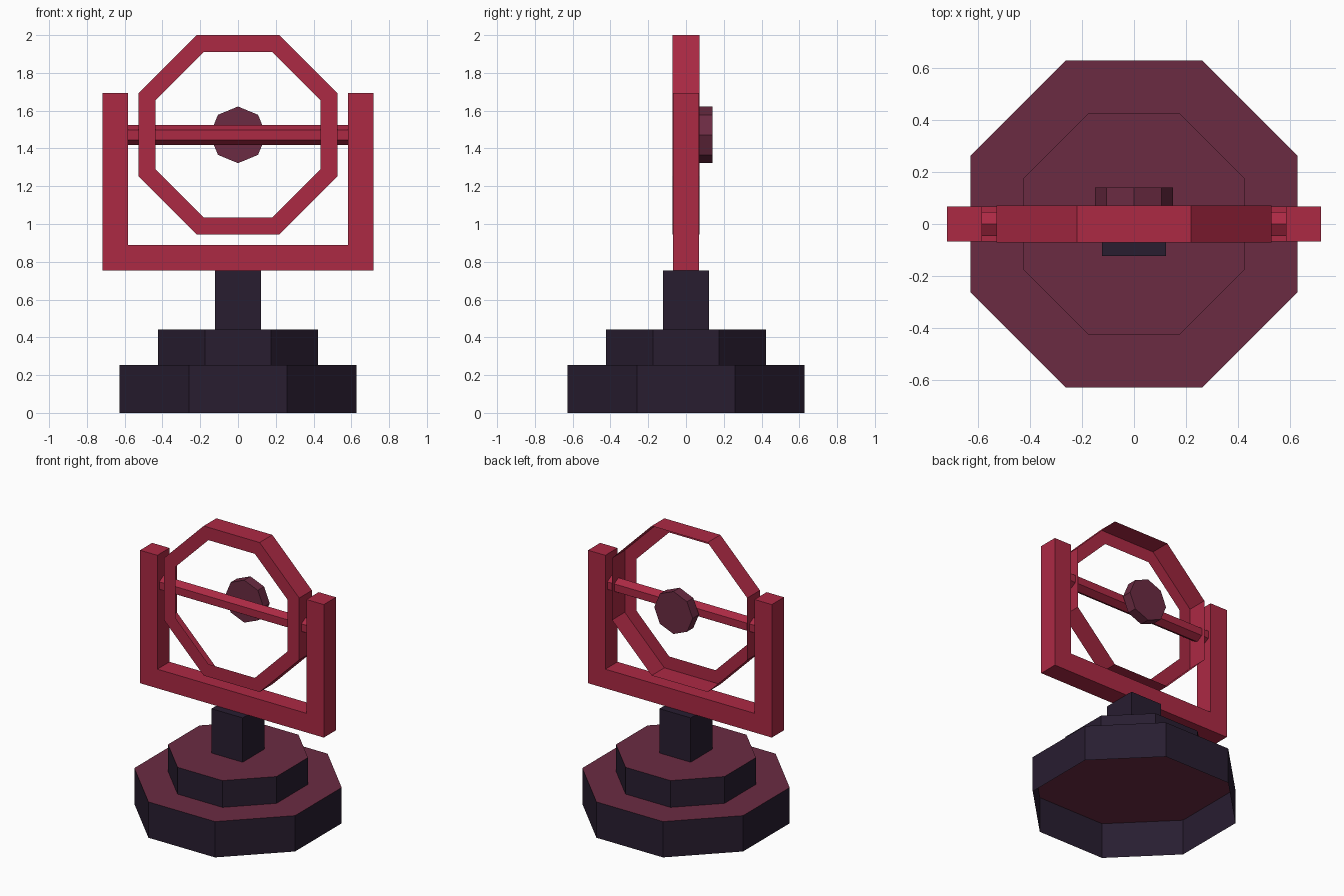
import bpy
import bmesh
from math import cos, sin, pi
from mathutils import Matrix

cube = bpy.data.objects.get("Cube")
if cube:
    bpy.data.objects.remove(cube, do_unlink=True)

AXLE_Z = 1.472


def material(name, srgb):
    rgba = [((c / 255 + 0.055) / 1.055) ** 2.4 for c in srgb] + [1]
    mat = bpy.data.materials.new(name)
    mat.use_nodes = True
    mat.diffuse_color = rgba
    mat.node_tree.nodes["Principled BSDF"].inputs["Base Color"].default_value = rgba
    return mat


RED = material("crimson", (172, 41, 68))
DARK = material("dark violet", (40, 29, 48))
MAROON = material("dusky maroon", (107, 43, 66))


def finish(name, bm, *mats):
    bmesh.ops.recalc_face_normals(bm, faces=bm.faces)
    mesh = bpy.data.meshes.new(name)
    bm.to_mesh(mesh)
    bm.free()
    for mat in mats:
        mesh.materials.append(mat)
    obj = bpy.data.objects.new(name, mesh)
    bpy.context.collection.objects.link(obj)
    return obj


def polygon(sides, radius, turn=0.0):
    return [(radius * cos(turn + 2 * pi * i / sides),
             radius * sin(turn + 2 * pi * i / sides)) for i in range(sides)]


def prism(name, outline, start, end, mats, transform=Matrix(), hollow=False):
    """Extrude a flat outline along local z; caps may take a second material.
    A hollow prism has no cap at its start."""
    bm = bmesh.new()
    face = bm.faces.new([bm.verts.new((u, v, start)) for u, v in outline])
    ext = bmesh.ops.extrude_face_region(bm, geom=[face], use_keep_orig=True)
    moved = [g for g in ext["geom"] if isinstance(g, bmesh.types.BMVert)]
    bmesh.ops.translate(bm, verts=moved, vec=(0, 0, end - start))
    if hollow:
        bmesh.ops.delete(bm, geom=[face], context='FACES_ONLY')
    bm.normal_update()
    for f in bm.faces:
        f.material_index = int(len(mats) > 1 and abs(f.normal.z) > 0.5)
    bm.transform(transform)
    return finish(name, bm, *mats)


# Local z points to the back (+y), local y points up
UPRIGHT = Matrix(((1, 0, 0, 0), (0, 0, 1, 0), (0, 1, 0, 0), (0, 0, 0, 1)))
AT_AXLE = Matrix.Translation((0, 0, AXLE_Z)) @ UPRIGHT
OCT = 1 / cos(pi / 8)  # flat-to-flat half width to corner radius

# Stepped pedestal, open underneath, with lighter tops, and a square post
prism("base_lower", polygon(8, 0.628 * OCT, pi / 8), 0, 0.253,
      (DARK, MAROON), hollow=True)
prism("base_upper", polygon(8, 0.424 * OCT, pi / 8), 0.253, 0.442,
      (DARK, MAROON), hollow=True)
prism("post", polygon(4, 0.122 * 2 ** 0.5, pi / 4), 0.442, 0.755, (DARK,))

# U-shaped yoke
half = [(0.718, 0.755), (0.718, 1.694), (0.583, 1.694), (0.583, 0.89)]
yoke = half + [(-x, z) for x, z in reversed(half)]
prism("yoke", yoke, -0.068, 0.068, (RED,), UPRIGHT)

# Octagonal ring: a front band and an outer rim, open at the back
bm = bmesh.new()
loops = []
for width, depth in ((0.438, -0.071), (0.528, -0.071), (0.528, 0.071)):
    corners = polygon(8, width * OCT, pi / 8)
    loops.append([bm.verts.new((u, v, depth)) for u, v in corners])
for a, b in zip(loops, loops[1:]):
    for i in range(8):
        j = (i + 1) % 8
        bm.faces.new((a[i], a[j], b[j], b[i]))
bm.transform(AT_AXLE)
finish("ring", bm, RED)

# Six-sided axle running between the yoke arms
along_x = Matrix.Translation((0, 0, AXLE_Z)) @ Matrix.Rotation(pi / 2, 4, 'Y')
prism("axle", polygon(6, 0.053), -0.59, 0.59, (RED,), along_x)

# Eight-sided knob behind the axle
prism("knob", polygon(8, 0.15), 0.07, 0.14, (MAROON,), AT_AXLE)
